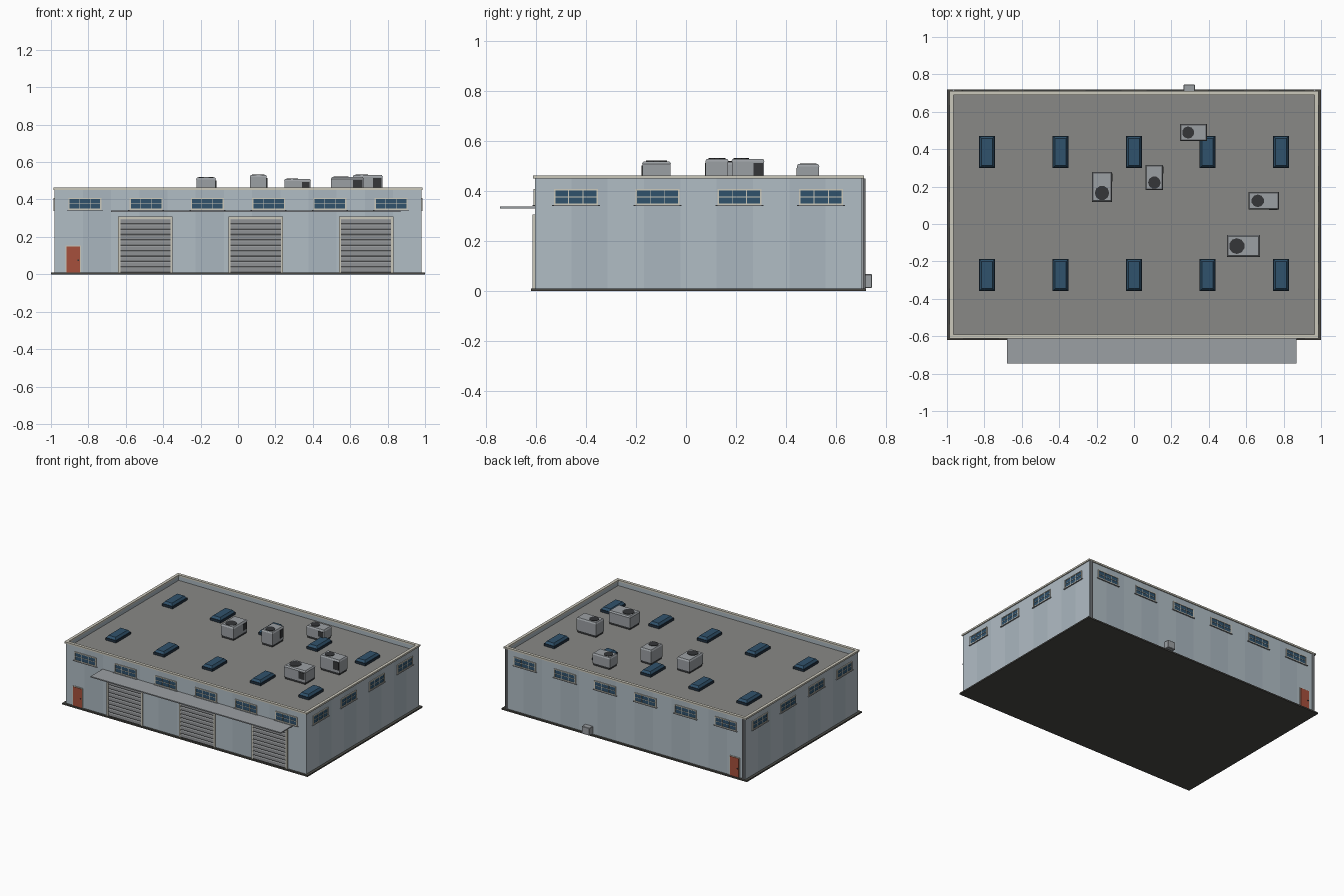
import bpy, bmesh, math
from mathutils import Matrix, Vector

if "Cube" in bpy.data.objects:
    bpy.data.objects.remove(bpy.data.objects["Cube"])

def mat(name, r, g, b):
    m = bpy.data.materials.new(name)
    m.diffuse_color = (r, g, b, 1)
    m.use_nodes = True
    m.node_tree.nodes["Principled BSDF"].inputs["Base Color"].default_value = m.diffuse_color
    return m

WALL_A, WALL_B = mat("wall_light", .44, .51, .56), mat("wall_dark", .40, .47, .52)
CREAM, GLASS = mat("cream", .60, .58, .50), mat("glass", .03, .085, .15)
CURB, RED = mat("curb", .015, .03, .05), mat("red", .38, .08, .045)
ROOF, BASE = mat("roof", .25, .25, .24), mat("base", .07, .068, .06)
METAL, SHUTTER = mat("metal", .33, .35, .37), mat("shutter", .28, .29, .30)
DARK = mat("dark", .035, .037, .04)

CY = 0.05                      # building centre in y
WX, WY = 0.98, 0.655           # wall half sizes
ROOF_Z, TOP = 0.42, 0.463

def finish(name, bm, mats, M=Matrix()):
    bmesh.ops.recalc_face_normals(bm, faces=bm.faces)
    me = bpy.data.meshes.new(name)
    bm.to_mesh(me)
    bm.free()
    me.transform(M)
    for m in mats:
        me.materials.append(m)
    ob = bpy.data.objects.new(name, me)
    bpy.context.collection.objects.link(ob)
    return ob

def box(name, lo, hi, m, M=Matrix(), bevel=0, taper=1):
    bm = bmesh.new()
    bmesh.ops.create_cube(bm, size=1)
    lo, hi = Vector(lo), Vector(hi)
    for v in bm.verts:
        t = taper if v.co.z > 0 else 1
        s = hi - lo
        inset = (1 - t) * min(s.x, s.y)
        size = Vector((s.x - inset, s.y - inset, s.z))
        v.co = (lo + hi) / 2 + Vector(a * b for a, b in zip(v.co, size))
    if bevel:
        bmesh.ops.bevel(bm, geom=bm.edges[:], offset=bevel, segments=1, affect='EDGES')
    return finish(name, bm, [m], M)

def cyl(name, r, z0, z1, m, M=Matrix(), sides=12):
    bm = bmesh.new()
    bmesh.ops.create_cone(bm, cap_ends=True, segments=sides, radius1=r, radius2=r, depth=z1 - z0,
                          matrix=Matrix.Translation((0, 0, (z0 + z1) / 2)))
    return finish(name, bm, [m], M)

def side(angle, dist):
    """Frame of a wall: local x along it, local -y outwards, origin on its surface."""
    return (Matrix.Translation((0, CY, 0)) @ Matrix.Rotation(math.radians(angle), 4, 'Z')
            @ Matrix.Translation((0, -dist, 0)))

FRONT, RIGHT, BACK, LEFT = side(0, WY), side(90, WX), side(180, WY), side(270, WX)

# ground slab
box("base_slab", (-1, CY - .67, 0), (1, CY + .67, .01), BASE)

# walls made of vertical panels in two tones
for wname, F, half, n in (("front", FRONT, WX, 13), ("right", RIGHT, WY, 9),
                          ("back", BACK, WX, 13), ("left", LEFT, WY, 9)):
    bm = bmesh.new()
    cols = []
    for i in range(n + 1):
        x = -half + 2 * half * i / n
        cols.append([bm.verts.new((x, 0, z)) for z in (.01, .452)])
    for i in range(n):
        f = bm.faces.new((cols[i][0], cols[i + 1][0], cols[i + 1][1], cols[i][1]))
        f.material_index = i % 2
    finish(wname + "_wall", bm, [WALL_A, WALL_B], F)

# roof deck and parapet with cream coping
box("roof_deck", (-.975, CY - .65, ROOF_Z - .01), (.975, CY + .65, ROOF_Z), ROOF)
def ring(name, ox, oy, w, z0, z1, m):
    bm = bmesh.new()
    loops = []
    for hx, hy, z in ((ox, oy, z0), (ox, oy, z1), (ox - w, oy - w, z1), (ox - w, oy - w, z0)):
        loops.append([bm.verts.new((sx * hx, CY + sy * hy, z))
                      for sx, sy in ((-1, -1), (1, -1), (1, 1), (-1, 1))])
    for a in range(4):
        p, q = loops[a], loops[(a + 1) % 4]
        for k in range(4):
            j = (k + 1) % 4
            bm.faces.new((p[k], p[j], q[j], q[k]))
    finish(name, bm, [m])
ring("parapet", .979, .654, .010, ROOF_Z, .451, WALL_B)
ring("coping", .987, .662, .022, .451, TOP, CREAM)

# strip windows: frame, glass, mullions, sill
def window(name, F, x):
    M = F @ Matrix.Translation((x, 0, 0))
    w, z0, z1, t = .088, .345, .409, .006
    box(name + "_glass", (-w + .003, -.003, z0 + .003), (w - .003, .002, z1 - .003), GLASS, M)
    for s in (-1, 1):
        xs = s * (w - t / 2)
        box(name + "_jamb", (xs - t / 2, -.006, z0), (xs + t / 2, .002, z1), CREAM, M)
    for z in (z0, z1 - t):
        box(name + "_rail", (-w, -.006, z), (w, .002, z + t), CREAM, M)
    for xm in (-.029, .029):
        box(name + "_mullion", (xm - .0015, -.005, z0), (xm + .0015, .002, z1), CREAM, M)
    zc = (z0 + z1) / 2
    box(name + "_transom", (-w, -.005, zc - .0015), (w, .002, zc + .0015), CREAM, M)
    box(name + "_sill", (-w - .008, -.009, z0 - .004), (w + .008, .002, z0), METAL, M)

for wname, F, n in (("front", FRONT, 6), ("back", BACK, 6), ("right", RIGHT, 4), ("left", LEFT, 4)):
    for i in range(n):
        window(wname + "_window", F, (i - (n - 1) / 2) * .3275)

# roller shutters with frames
for x in (-.495, .095, .685):
    M = FRONT @ Matrix.Translation((x, 0, 0))
    bm = bmesh.new()
    rows = []
    n = 10
    for i in range(n):
        z = .01 + .287 * i / n
        for dz, d in ((0, -.002), (.006, -.006), (.0225, -.006), (.0287, -.002)):
            rows.append([bm.verts.new((s * .136, d, z + dz)) for s in (-1, 1)])
    for a, b in zip(rows, rows[1:]):
        bm.faces.new((a[0], a[1], b[1], b[0]))
    bmesh.ops.remove_doubles(bm, verts=bm.verts, dist=.0003)
    finish("roller_shutter", bm, [SHUTTER], M)
    for s in (-1, 1):
        box("shutter_jamb", (s * .140 - .006, -.009, .01), (s * .140 + .006, .002, .308), CREAM, M)
    box("shutter_header", (-.146, -.009, .296), (.146, .002, .308), CREAM, M)

# loading canopy
box("canopy", (-.68, -.745, .332), (.87, -.60, .340), METAL)

# personnel doors
for dname, F, x in (("front_door", FRONT, -.88), ("back_door", BACK, .892)):
    M = F @ Matrix.Translation((x, 0, 0))
    box(dname + "_frame", (-.041, -.004, .01), (.041, .002, .155), CREAM, M)
    box(dname, (-.036, -.007, .01), (.036, .002, .150), RED, M)
    box(dname + "_handle", (.022, -.010, .072), (.030, -.006, .078), DARK, M)

# downpipes at the back corners and meter box
for s in (-1, 1):
    cyl("downpipe", .008, .01, .452, METAL, BACK @ Matrix.Translation((s * .965, -.006, 0)), 8)
box("meter_box", (.265, .703, .012), (.327, .745, .068), METAL, bevel=.003)

# skylights: dark curb with hipped glass
for i in range(5):
    for y in (.385, -.273):
        M = Matrix.Translation(((i - 2) * .393, y, ROOF_Z))
        box("skylight_curb", (-.043, -.086, 0), (.043, .086, .018), CURB, M)
        box("skylight_glass", (-.040, -.083, .018), (.040, .083, .034), GLASS, M, taper=.72)

# rooftop units: curb, casing, lid, fan, louvre
def rooftop_unit(x, y, length, width, top, turn):
    M = Matrix.Translation((x, y, ROOF_Z)) @ Matrix.Rotation(math.radians(turn), 4, 'Z')
    h, l, w = top - ROOF_Z, length / 2, width / 2
    box("unit_curb", (-l + .006, -w + .006, 0), (l - .006, w - .006, .02), DARK, M)
    box("unit_casing", (-l + .002, -w + .002, .016), (l - .002, w - .002, h - .010), METAL, M)
    box("unit_lid", (-l, -w, h - .012), (l, w, h - .002), METAL, M, taper=.88)
    cyl("unit_fan", width * .36, h - .004, h + .001, DARK,
        M @ Matrix.Translation((-length * .2, 0, 0)), 10)
    box("unit_louvre", (l * .35, -w - .001, .034), (l * .9, -w + .01, h - .018), DARK, M)

rooftop_unit(-.171, .198, .160, .108, .520, 90)
rooftop_unit(.109, .248, .133, .093, .532, 90)
rooftop_unit(.318, .489, .144, .091, .511, 0)
rooftop_unit(.694, .124, .162, .094, .532, 0)
rooftop_unit(.585, -.118, .177, .117, .522, 0)
